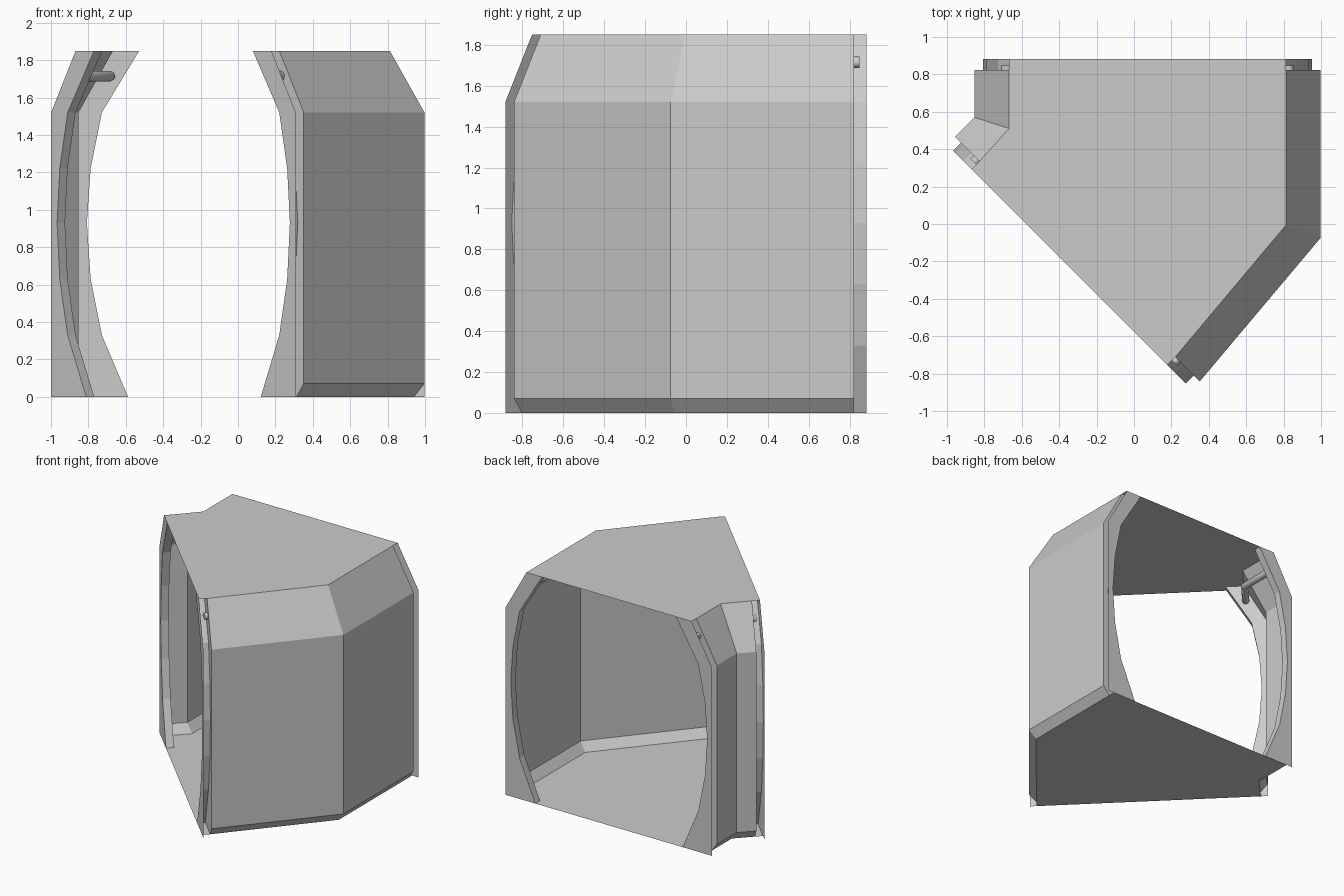
import bpy, bmesh
from mathutils import Vector, Matrix

if "Cube" in bpy.data.objects:
    bpy.data.objects.remove(bpy.data.objects["Cube"])

H, GAP = 1.85, 0.06
S = 0.5 ** 0.5
# doorway planes: centre, sideways axis, inward axis
BACK = (Vector((0.072, 0.883, 0)), Vector((1, 0, 0)), Vector((0, -1, 0)))
DIAG = (Vector((-0.345, -0.23, 0)), Vector((S, -S, 0)), Vector((S, S, 0)))
Z = Vector((0, 0, 1))

# half profiles (sideways, height)
SHELL = [(0.87, 0), (0.925, 0.07), (0.925, 1.52), (0.74, H)]
PLATE = [(0.925, 0), (0.925, 1.52), (0.74, H)]
ARCH = [(0.66, 0), (0.80, 0.33), (0.86, 0.63), (0.88, 0.93),
        (0.86, 1.22), (0.80, 1.52), (0.60, H)]


def at(door, u, z, depth=0.0):
    return door[0] + door[1] * u + door[2] * depth + Z * z


def bend(side, u, z):
    """Point on the mitre line where a wall turns."""
    d = 0.925 - u
    if side > 0:
        return Vector((0.997 - d, -0.075 + 0.37 * d, z))
    return Vector((-0.853 + d, 0.57 - 0.32 * d, z))


def stations(side, u, z, depth):
    return [at(BACK, side * u, z, depth), bend(side, u, z), at(DIAG, side * u, z, depth)]


def make(name, faces, want=None):
    """Mesh from polygons; want(center) gives the desired facing direction."""
    bm = bmesh.new()
    for pts in faces:
        f = bm.faces.new([bm.verts.new(p) for p in pts])
        f.normal_update()
        if want and f.normal.dot(want(f.calc_center_median())) < 0:
            f.normal_flip()
    bmesh.ops.remove_doubles(bm, verts=bm.verts, dist=0.0005)
    me = bpy.data.meshes.new(name)
    bm.to_mesh(me)
    bm.free()
    ob = bpy.data.objects.new(name, me)
    bpy.context.collection.objects.link(ob)
    return ob


def outward(c):
    return c - Vector((0.05, 0.05, 0.93))


# side walls with skirting bevel and sloped upper panel
for side, label in ((1, "outer"), (-1, "inner")):
    rows = [stations(side, u, z, GAP) for u, z in SHELL]
    quads = [(a[i], a[i + 1], b[i + 1], b[i])
             for a, b in zip(rows, rows[1:]) for i in range(2)]
    make(label + "_wall", quads, outward)

# floor and ceiling run right up to the doorway planes
for name, (u, z) in (("floor", SHELL[0]), ("ceiling", SHELL[-1])):
    right, left = ([at(BACK, s * u, z), at(BACK, s * u, z, GAP), bend(s, u, z),
                    at(DIAG, s * u, z, GAP), at(DIAG, s * u, z)] for s in (1, -1))
    make(name, [right + left[::-1]], outward)

# doorway frames: front plate, curved rim, rear cap on each jamb
for door, label in ((BACK, "back"), (DIAG, "diagonal")):
    for s, side in ((1, "right"), (-1, "left")):
        make(f"{label}_{side}_plate",
             [[at(door, s * u, z) for u, z in PLATE + ARCH[::-1]]],
             lambda c: -door[2])
        make(f"{label}_{side}_cap",
             [[at(door, s * u, z, GAP) for u, z in SHELL + ARCH[::-1]]],
             lambda c: door[2])
        make(f"{label}_{side}_rim",
             [(at(door, s * a, za), at(door, s * b, zb),
               at(door, s * b, zb, GAP), at(door, s * a, za, GAP))
              for (a, za), (b, zb) in zip(ARCH, ARCH[1:])],
             lambda c: -s * door[1])

# bent pipes under the sloped panels, ends showing in the frame grooves
for side, label in ((1, "outer"), (-1, "inner")):
    cu = bpy.data.curves.new(label + "_pipe", "CURVE")
    cu.dimensions = "3D"
    cu.bevel_depth = 0.028
    cu.bevel_resolution = 2
    cu.use_fill_caps = True
    sp = cu.splines.new("POLY")
    pts = stations(side, 0.755, 1.715, 0.035)
    sp.points.add(len(pts) - 1)
    for p, q in zip(sp.points, pts):
        p.co = (*q, 1)
    ob = bpy.data.objects.new(label + "_pipe", cu)
    bpy.context.collection.objects.link(ob)
